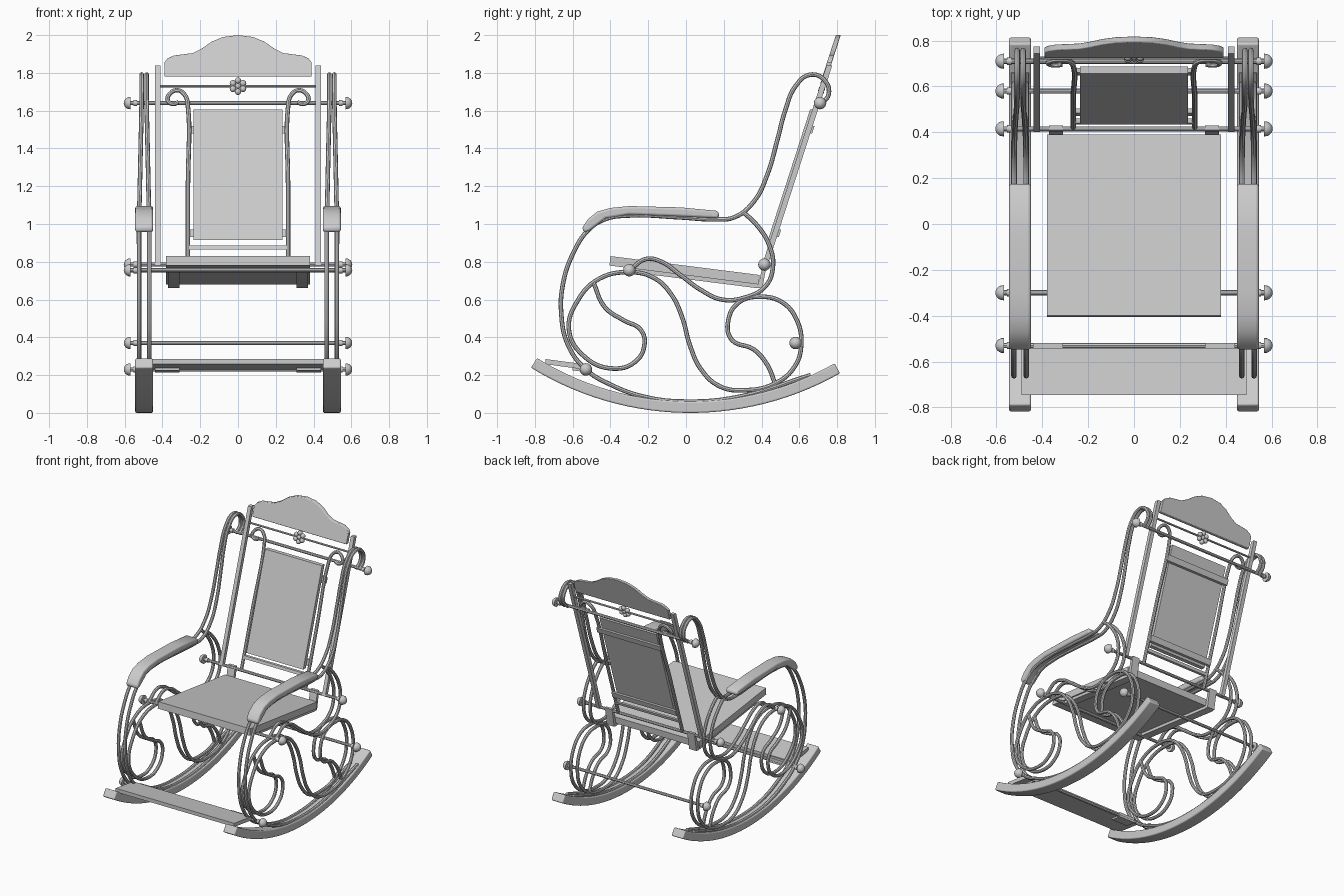
import bpy, bmesh, math
from mathutils import Matrix, Vector

if "Cube" in bpy.data.objects:
    bpy.data.objects.remove(bpy.data.objects["Cube"])

GREY = (0.6, 0.6, 0.6, 1)
mat = bpy.data.materials.new("plain grey")
mat.use_nodes = True
mat.diffuse_color = GREY
mat.node_tree.nodes["Principled BSDF"].inputs["Base Color"].default_value = GREY

SIDE = 0.497        # centre of each side frame
TUBE = 0.012


def add(name, mesh):
    obj = bpy.data.objects.new(name, mesh)
    bpy.context.scene.collection.objects.link(obj)
    mesh.materials.clear()
    mesh.materials.append(mat)
    mesh.shade_smooth()
    mesh.set_sharp_from_angle(angle=math.radians(35))
    return obj


def from_bmesh(name, bm):
    bmesh.ops.recalc_face_normals(bm, faces=bm.faces)
    mesh = bpy.data.meshes.new(name)
    bm.to_mesh(mesh)
    bm.free()
    return add(name, mesh)


def loft(name, ring_a, ring_b, bevel=0):
    """Solid between two matching outlines."""
    bm = bmesh.new()
    a = [bm.verts.new(p) for p in ring_a]
    b = [bm.verts.new(p) for p in ring_b]
    bm.faces.new(a)
    bm.faces.new(b)
    for i in range(len(a)):
        j = (i + 1) % len(a)
        bm.faces.new((a[i], a[j], b[j], b[i]))
    obj = from_bmesh(name, bm)
    if bevel:
        mod = obj.modifiers.new("soft edges", "BEVEL")
        mod.width = bevel
        mod.segments = 3
        mod.limit_method = "ANGLE"
        mod.angle_limit = math.radians(40)
    return obj


def prism(name, outline, x, width, bevel=0):
    """Side outline (y, z) extruded across x."""
    return loft(name, [(x - width / 2, y, z) for y, z in outline],
                [(x + width / 2, y, z) for y, z in outline], bevel)


def tube(name, points, radius=TUBE):
    """Round tube through the points."""
    curve = bpy.data.curves.new(name, "CURVE")
    curve.dimensions = "3D"
    curve.bevel_depth = radius
    curve.bevel_resolution = 2
    curve.resolution_u = 6
    curve.use_fill_caps = True
    spline = curve.splines.new("BEZIER")
    spline.bezier_points.add(len(points) - 1)
    for bp, p in zip(spline.bezier_points, points):
        bp.co = p
        bp.handle_left_type = bp.handle_right_type = "AUTO"
    temp = bpy.data.objects.new(name + " path", curve)
    bpy.context.scene.collection.objects.link(temp)
    deps = bpy.context.evaluated_depsgraph_get()
    mesh = bpy.data.meshes.new_from_object(temp.evaluated_get(deps))
    bpy.data.objects.remove(temp)
    return add(name, mesh)


def lathe_x(name, profile, sign, y, z):
    """Spin (x, radius) profile around a crosswise axis."""
    bm = bmesh.new()
    verts = [bm.verts.new((sign * x, y, z + r)) for x, r in profile]
    edges = [bm.edges.new(e) for e in zip(verts, verts[1:])]
    bmesh.ops.spin(bm, geom=verts + edges, cent=(0, y, z), axis=(1, 0, 0),
                   angle=math.tau, steps=16, use_duplicate=False)
    bmesh.ops.remove_doubles(bm, verts=bm.verts, dist=0.0005)
    return from_bmesh(name, bm)


def back_y(z, off=0):
    """Depth of the leaning back at height z."""
    return 0.43 + 0.323 * (z - 0.82) + off


def back_slab(name, x, width, z0, z1, off, thick):
    t = thick / 2
    prism(name, [(back_y(z0, off - t), z0), (back_y(z0, off + t), z0),
                 (back_y(z1, off + t), z1), (back_y(z1, off - t), z1)], x, width)


# Side frame paths as (y, z)
frame_path = [(.705, 1.63), (.755, 1.685), (.73, 1.765), (.655, 1.79), (.58, 1.73),
              (.525, 1.6), (.485, 1.45), (.43, 1.26), (.36, 1.12), (.255, 1.035),
              (.15, 1.025), (-.03, 1.035), (-.3, 1.045), (-.43, 1.025), (-.52, .965),
              (-.595, .85), (-.65, .69), (-.66, .52), (-.625, .36), (-.53, .23),
              (-.4, .15), (-.22, .085), (0, .06), (.28, .085), (.66, .2)]
scroll_path = [(-.49, .69), (-.43, .56), (-.33, .49), (-.24, .44), (-.22, .36),
               (-.27, .27), (-.39, .235), (-.54, .3), (-.62, .44), (-.57, .6),
               (-.46, .71), (-.3, .745), (-.17, .715), (-.08, .63), (-.02, .505),
               (.02, .36), (.08, .23), (.18, .14), (.31, .12), (.47, .155),
               (.575, .245), (.61, .36), (.585, .495), (.51, .585), (.39, .615),
               (.28, .585), (.225, .495), (.24, .39), (.36, .335), (.43, .255), (.47, .16)]
brace_path = [(-.3, .755), (-.21, .815), (-.13, .8), (-.03, .73), (.08, .65), (.19, .6),
              (.31, .61), (.42, .67), (.46, .77), (.44, .89), (.37, 1.0), (.3, 1.065)]
arm_outline = [(-.55, .98), (-.52, 1.025), (-.47, 1.065), (-.4, 1.085), (-.3, 1.095),
               (-.03, 1.088), (.16, 1.07), (.178, 1.055), (.17, 1.03),
               (-.03, 1.04), (-.3, 1.05), (-.425, 1.03), (-.51, .965), (-.54, .955)]

# Rocker outline: thick arc
R, MID, THICK = 1.605, 0.0225, 0.06
a0, a1, steps = -0.553, 0.517, 28
angles = [a0 + (a1 - a0) * i / steps for i in range(steps + 1)]


def arc(r, turns):
    return [(MID + r * math.sin(a), R - r * math.cos(a)) for a in turns]


rocker_outline = arc(R, angles) + arc(R - THICK, reversed(angles))

for s, side in ((1, "left"), (-1, "right")):
    prism(side + " rocker", rocker_outline, s * SIDE, 0.095, 0.008)
    prism(side + " armrest", arm_outline, s * SIDE, 0.095, 0.012)
    for e, place in ((1, "outer"), (-1, "inner")):
        label = f"{side} {place} "

        def lay(path):
            # the paired tubes close up toward the top hook
            out = []
            for y, z in path:
                k = min(max((z - 1.0) / 0.65, 0), 1)
                out.append((s * (SIDE + e * (0.027 - 0.014 * k)), y, z))
            return out

        tube(label + "frame tube", lay(frame_path))
        tube(label + "scroll tube", lay(scroll_path))
        tube(label + "brace tube", lay(brace_path))

# Cross rods with collars and domed finials
dome = [(.568, 0), (.568, .033)] + [(.57 + .035 * math.sin(t), .033 * math.cos(t))
                                    for t in (.3, .6, .9, 1.2, math.pi / 2)]
collar = [(.535, 0), (.535, .016), (.553, .016), (.553, 0)]
rods = {"foot": (-.53, .23), "front seat": (-.3, .755), "rear seat": (.415, .785),
        "lower back": (.58, .37), "upper back": (.71, 1.64)}
for name, (y, z) in rods.items():
    tube(name + " rod", [(-.575, y, z), (.575, y, z)], 0.011)
    for s in (1, -1):
        lathe_x(name + " finial", dome, s, y, z)
        lathe_x(name + " collar", collar, s, y, z)

# Seat, runners and footrest
prism("seat", [(-.4, .83), (.39, .73), (.385, .68), (-.405, .78)], 0, 0.76)
prism("footrest", [(-.745, .285), (-.54, .258), (-.54, .23), (-.745, .258)], 0, 0.98)
for s in (1, -1):
    prism("seat runner", [(-.29, .768), (.385, .685), (.41, .8), (.43, .8),
                          (.405, .663), (.38, .66), (-.29, .745)], s * .34, 0.06)
    prism("footrest bracket", [(-.6, .25), (-.52, .25), (-.52, .215), (-.6, .225)],
          s * .375, 0.13)

# Back posts, panel and straps
for s in (1, -1):
    back_slab("back post", s * .425, 0.028, 0.78, 1.84, 0, 0.03)
    stem = [(.265, .785), (.265, 1.2), (.265, 1.62), (.28, 1.68), (.32, 1.708),
            (.36, 1.69), (.372, 1.655), (.345, 1.635), (.315, 1.645)]
    tube("back scroll", [(s * x, back_y(z), z) for x, z in stem])
back_slab("back panel", 0, 0.47, 0.915, 1.605, -0.012, 0.03)
for z in (0.95, 1.5):
    back_slab("back strap", 0, 0.53, z - .02, z + .02, 0.015, 0.02)
back_slab("lower back bar", 0, 0.54, 0.865, 0.885, 0, 0.02)
tube("upper back bar", [(-.42, back_y(1.73), 1.73), (.42, back_y(1.73), 1.73)], 0.007)

# Headboard with a wavy crest
half = [(.39, 1.78), (.39, 1.855), (.375, 1.875), (.34, 1.892), (.29, 1.898),
        (.24, 1.905), (.19, 1.93), (.14, 1.965), (.08, 1.99), (0, 2.0)]
crest = half + [(-x, z) for x, z in reversed(half[:-1])]
loft("headboard", [(x, back_y(z, -.018), z) for x, z in crest],
     [(x, back_y(z, .008), z) for x, z in crest], 0.004)

# Flower rosette on the upper bar
bm = bmesh.new()
lean = Matrix.Translation((0, back_y(1.73), 1.73)) @ Matrix.Rotation(-0.31, 4, "X")
for i in range(6):
    spot = Vector((0.031, 0, 0))
    spot.rotate(Matrix.Rotation(math.tau * i / 6 + math.pi / 6, 3, "Y"))
    bmesh.ops.create_uvsphere(bm, u_segments=12, v_segments=8, radius=0.017,
                              matrix=lean @ Matrix.Translation(spot))
bmesh.ops.create_uvsphere(bm, u_segments=12, v_segments=8, radius=0.015, matrix=lean)
from_bmesh("rosette", bm)
